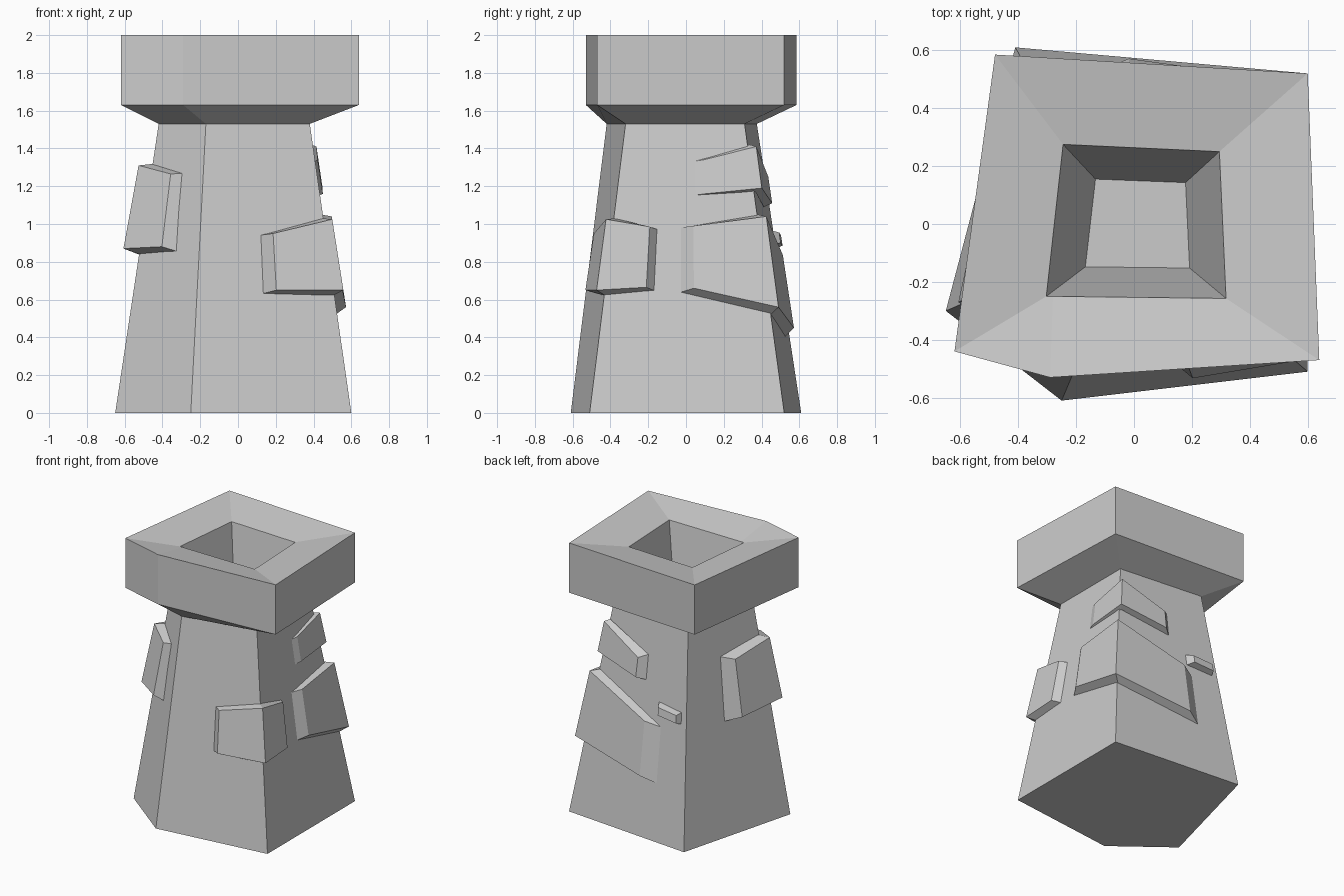
import bpy, bmesh

if "Cube" in bpy.data.objects:
    bpy.data.objects.remove(bpy.data.objects["Cube"])


def finish(bm, name):
    bmesh.ops.recalc_face_normals(bm, faces=bm.faces)
    me = bpy.data.meshes.new(name)
    bm.to_mesh(me)
    bm.free()
    ob = bpy.data.objects.new(name, me)
    bpy.context.collection.objects.link(ob)
    return ob


def loft(name, rings):
    """Skin a closed solid through rings of equal point count."""
    bm = bmesh.new()
    loops = [[bm.verts.new(p) for p in ring] for ring in rings]
    n = len(loops[0])
    for a, b in zip(loops, loops[1:]):
        for i in range(n):
            j = (i + 1) % n
            bm.faces.new((a[i], a[j], b[j], b[i]))
    bm.faces.new(loops[0][::-1])
    bm.faces.new(loops[-1])
    return finish(bm, name)


def at(points, z):
    return [(x, y, z) for x, y in points]


# Tower: tapered five-sided shaft, flared head, dished rim and hollow
base = [(-.65, -.30), (-.25, -.61), (.60, -.51), (.60, .52), (-.41, .61)]
neck = [(-.42, -.20), (-.17, -.42), (.38, -.32), (.38, .31), (-.28, .375)]
head = [(-.62, -.44), (-.29, -.53), (.64, -.47), (.60, .52), (-.48, .585)]
mouth = [(-.303, -.25), (-.28, -.25), (.318, -.257), (.295, .25), (-.245, .275)]
floor = [(-.168, -.148), (-.155, -.148), (.192, -.152), (.178, .143), (-.133, .155)]
loft("tower", [at(base, 0), at(neck, 1.53), at(head, 1.63), at(head, 2),
               at(mouth, 1.95), at(floor, 1.3)])


# Stones: stations run along the wall; each has an inner and an outer
# (x, y, top z, bottom z), with x and y measured on the base outline
def taper(x, y, z, k=1.0):
    s = (1 - .238 * z) * k
    return (x * s, y * s, z)


def stone(name, inner, outer):
    rings = []
    for (ix, iy, it, ib), (ox, oy, ot, ob) in zip(inner, outer):
        rings.append([taper(ix, iy, it, .98), taper(ox, oy, ot),
                      taper(ox, oy, ob), taper(ix, iy, ib, .98)])
    return loft(name, rings)


# Left corner stone
stone("left_corner_stone",
      [(-.37, -.517, 1.27, .845), (-.65, -.30, 1.32, .835), (-.518, .20, 1.265, .80)],
      [(-.51, -.53, 1.265, .88), (-.765, -.34, 1.31, .87), (-.66, .115, 1.25, .84)])
# Front right corner stone
stone("front_right_corner_stone",
      [(.15, -.562, .94, .63), (.60, -.51, 1.03, .62), (.60, -.195, .97, .645)],
      [(.24, -.63, .95, .65), (.66, -.56, 1.025, .65), (.66, -.25, .985, .665)])
# Large back right corner stone
stone("back_right_large_stone",
      [(.60, -.05, .98, .635), (.60, .52, 1.05, .52), (-.155, .587, .80, .40)],
      [(.655, .05, .99, .66), (.66, .565, 1.04, .56), (-.02, .64, .835, .45)])
# Shallow upper back right corner stone
stone("back_right_upper_stone",
      [(.60, .04, 1.33, 1.15), (.60, .52, 1.42, 1.17), (.055, .568, 1.27, 1.09)],
      [(.62, .14, 1.34, 1.16), (.625, .56, 1.41, 1.19), (.13, .62, 1.25, 1.11)])
# Small back stone
stone("back_small_stone",
      [(-.115, .584, .97, .89), (-.375, .607, .95, .87)],
      [(-.15, .638, .955, .90), (-.35, .648, .94, .885)])
